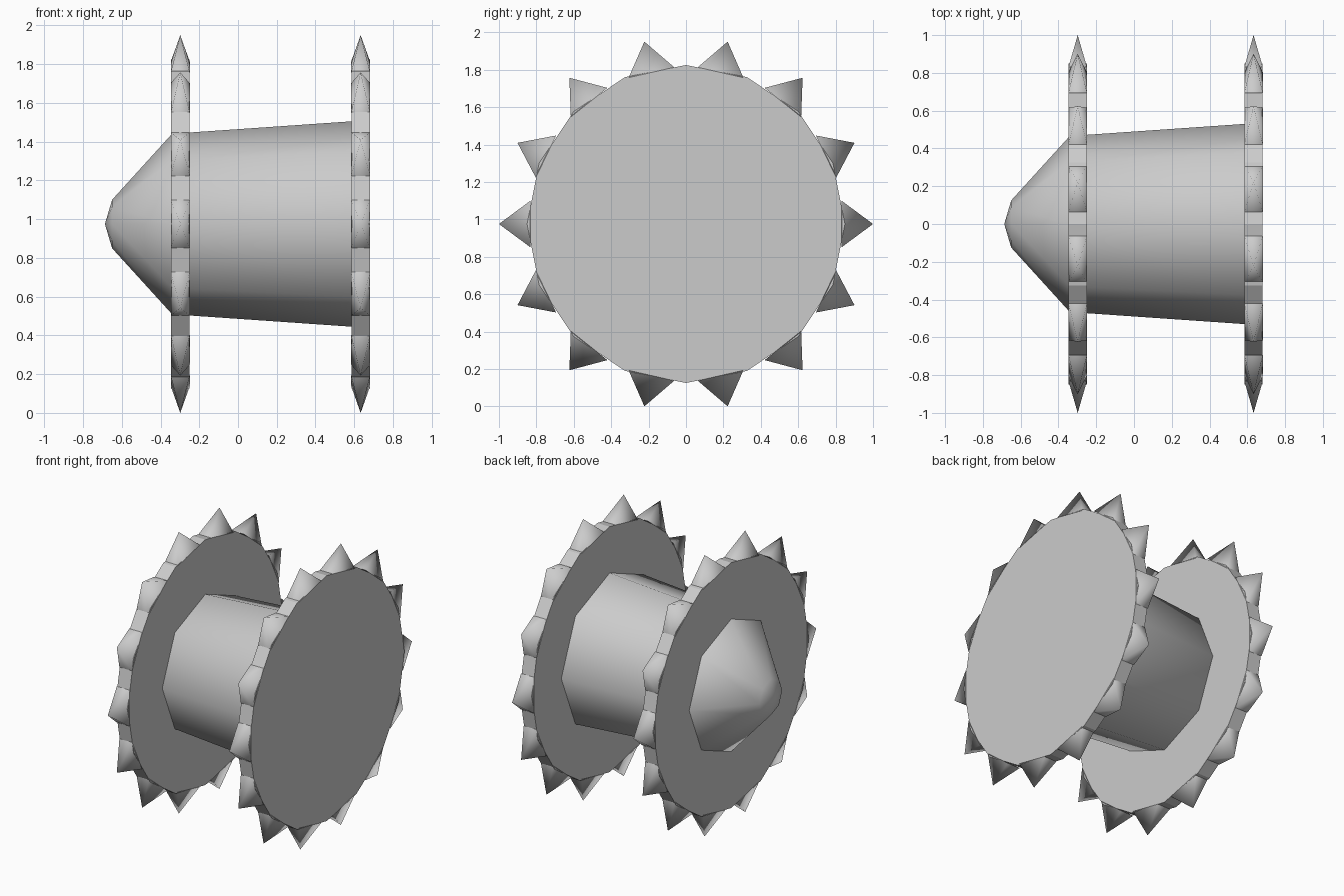
import bpy, bmesh, math
from mathutils import Matrix

if "Cube" in bpy.data.objects:
    bpy.data.objects.remove(bpy.data.objects["Cube"])

CZ = 0.975          # height of the axle
SPIKES = 14


def finish(name, bm, smooth_angle=None):
    bmesh.ops.recalc_face_normals(bm, faces=bm.faces[:])
    me = bpy.data.meshes.new(name)
    bm.to_mesh(me)
    bm.free()
    ob = bpy.data.objects.new(name, me)
    ob.location.z = CZ
    bpy.context.collection.objects.link(ob)
    if smooth_angle:
        bpy.ops.object.select_all(action='DESELECT')
        ob.select_set(True)
        bpy.context.view_layer.objects.active = ob
        bpy.ops.object.shade_smooth_by_angle(angle=math.radians(smooth_angle))
    return ob


def turned(name, profile, sides, smooth_angle=None):
    """Low-poly lathe about the x axis; profile is (x, radius)."""
    bm = bmesh.new()
    rings = []
    for x, r in profile:
        if r == 0:
            rings.append([bm.verts.new((x, 0, 0))] * sides)
        else:
            rings.append([bm.verts.new((x, r * math.cos(2 * math.pi * i / sides),
                                        r * math.sin(2 * math.pi * i / sides)))
                          for i in range(sides)])
    for a, b in zip(rings, rings[1:]):
        for i in range(sides):
            j = (i + 1) % sides
            bm.faces.new(list(dict.fromkeys((a[i], a[j], b[j], b[i]))))
    for ring in (rings[0], rings[-1]):
        if len(set(ring)) > 1:
            bm.faces.new(ring)
    return finish(name, bm, smooth_angle)


def spike_ring(name, x):
    """Four-sided pyramids pointing outwards around a disc."""
    bm = bmesh.new()
    for k in range(SPIKES):
        m = Matrix.Rotation(2 * math.pi * k / SPIKES, 4, 'X')
        base = [bm.verts.new(m @ Matrix.Translation((x + dx, 0.831, dz)).translation)
                for dx, dz in ((-.049, -.125), (.049, -.125), (.049, .125), (-.049, .125))]
        tip = bm.verts.new(m @ Matrix.Translation((x, 1.0, 0)).translation)
        bm.faces.new(base)
        for i in range(4):
            bm.faces.new((base[i], base[(i + 1) % 4], tip))
    return finish(name, bm, 85)


# eight-sided hub with a pointed nose
turned("hub", [(-.687, 0), (-.65, .125), (-.34, .466), (.63, .533)], 8, 60)

# two sixteen-sided discs with spiked rims
for label, x in (("nose", -.298), ("rear", .633)):
    turned(label + "_disc", [(x - .048, .85), (x + .048, .85)], 16)
    spike_ring(label + "_spikes", x)
